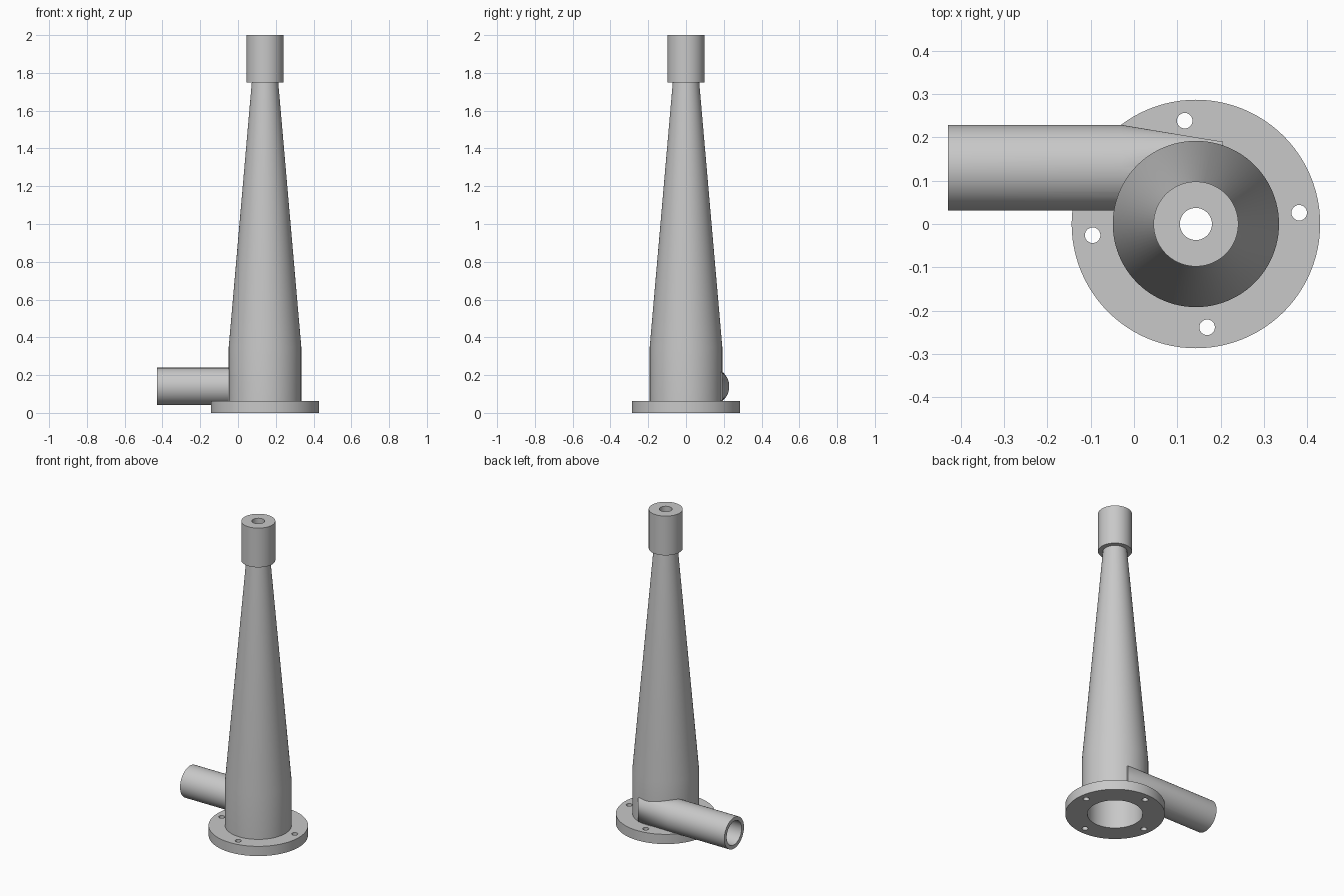
import bpy, bmesh, math

if "Cube" in bpy.data.objects:
    bpy.data.objects.remove(bpy.data.objects["Cube"])

AXIS_X = 0.143            # vertical axis of the cyclone
PIPE_Y, PIPE_Z = 0.13, 0.14

grey = bpy.data.materials.new("plain_grey")
grey.diffuse_color = (0.58, 0.58, 0.58, 1)
grey.use_nodes = True
grey.node_tree.nodes["Principled BSDF"].inputs["Base Color"].default_value = grey.diffuse_color


def finish(bm, name):
    bmesh.ops.recalc_face_normals(bm, faces=bm.faces[:])
    mesh = bpy.data.meshes.new(name)
    bm.to_mesh(mesh)
    bm.free()
    mesh.materials.append(grey)
    obj = bpy.data.objects.new(name, mesh)
    bpy.context.collection.objects.link(obj)
    return obj


def lathe(name, profile, x=AXIS_X, y=0.0, sides=96):
    """Closed solid turned around a vertical axis from (radius, z) points."""
    bm = bmesh.new()
    rings = [[bm.verts.new((x + r * math.cos(2 * math.pi * i / sides),
                            y + r * math.sin(2 * math.pi * i / sides), z))
              for i in range(sides)] for r, z in profile]
    for low, high in zip(rings, rings[1:]):
        for i in range(sides):
            j = (i + 1) % sides
            bm.faces.new((low[i], low[j], high[j], high[i]))
    bm.faces.new(rings[0][::-1])
    bm.faces.new(rings[-1])
    return finish(bm, name)


def inlet(name, radius, x_start, x_end, y_low, y_high, half_height, sides=64):
    """Round pipe along x that tapers to an upright rectangle."""
    bm = bmesh.new()
    for x in (x_start, -0.03):
        for i in range(sides):
            a = 2 * math.pi * i / sides
            bm.verts.new((x, PIPE_Y + radius * math.cos(a), PIPE_Z + radius * math.sin(a)))
    for y in (y_low, y_high):
        for s in (-1, 1):
            bm.verts.new((x_end, y, PIPE_Z + s * half_height))
    bmesh.ops.convex_hull(bm, input=bm.verts[:])
    bmesh.ops.dissolve_limit(bm, angle_limit=0.002, verts=bm.verts[:], edges=bm.edges[:])
    return finish(bm, name)


def combine(target, tool, operation):
    mod = target.modifiers.new(tool.name, 'BOOLEAN')
    mod.object, mod.operation, mod.solver = tool, operation, 'EXACT'
    tool.hide_render = True
    bpy.context.view_layer.objects.active = target
    bpy.ops.object.modifier_apply(modifier=mod.name)
    bpy.data.objects.remove(tool)


# Flange, straight barrel, long cone and end collar
housing = lathe("cyclone_housing", [
    (0.287, 0), (0.287, 0.062), (0.192, 0.062), (0.192, 0.35),
    (0.07, 1.75), (0.098, 1.75), (0.098, 2.0)])

# Tangential inlet pipe
combine(housing, inlet("inlet_pipe", 0.099, -0.43, 0.205, 0.09, 0.19, 0.075), 'UNION')

# Hollow interior and inlet passage
combine(housing, lathe("main_bore", [
    (0.16, -0.05), (0.16, 0.35), (0.037, 1.75), (0.037, 2.05)]), 'DIFFERENCE')
combine(housing, inlet("inlet_bore", 0.075, -0.5, 0.143, 0.08, 0.155, 0.055), 'DIFFERENCE')

# Four flange bolt holes
for k in range(4):
    a = math.radians(6.2 + 90 * k)
    hole = lathe("bolt_hole", [(0.018, -0.05), (0.018, 0.1)],
                 AXIS_X + 0.24 * math.cos(a), 0.24 * math.sin(a), 24)
    combine(housing, hole, 'DIFFERENCE')

# Smooth round walls, crisp edges
bpy.ops.object.select_all(action='DESELECT')
housing.select_set(True)
bpy.context.view_layer.objects.active = housing
bpy.ops.object.shade_smooth_by_angle(angle=math.radians(25))
